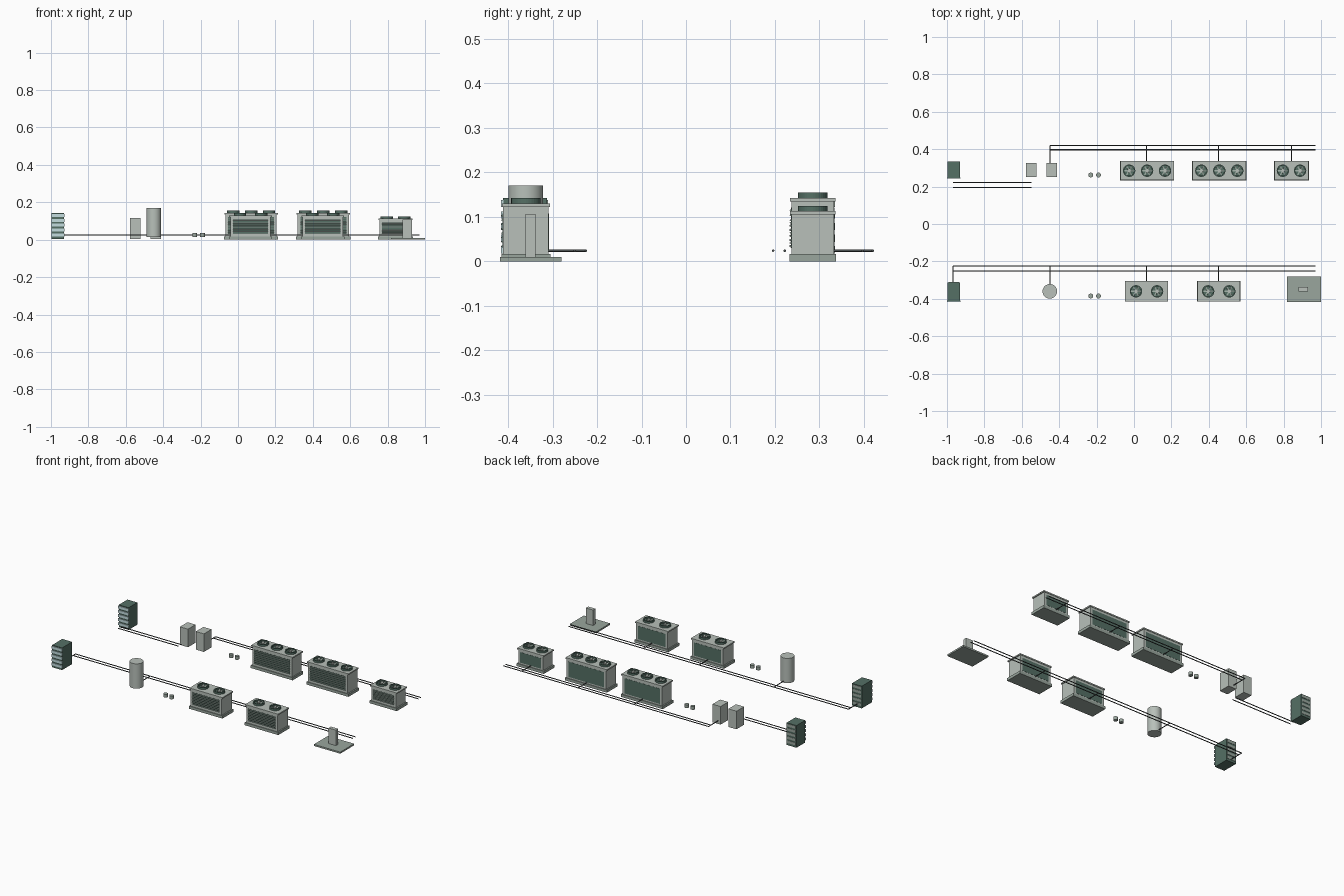
import bpy, math
from mathutils import Vector

if "Cube" in bpy.data.objects:
    bpy.data.objects.remove(bpy.data.objects["Cube"])


def material(name, rgb):
    m = bpy.data.materials.new(name)
    m.diffuse_color = (*rgb, 1)
    m.use_nodes = True
    m.node_tree.nodes["Principled BSDF"].inputs["Base Color"].default_value = m.diffuse_color
    return m


LIGHT = material("pale_casing", (0.48, 0.53, 0.49))
MID = material("grey_green", (0.32, 0.38, 0.34))
DARK = material("dark_green", (0.09, 0.16, 0.13))
PIPE = material("dark_pipe", (0.07, 0.08, 0.08))
GLASS = material("pale_glass", (0.55, 0.72, 0.74))


def box(name, x0, x1, y0, y1, z0, z1, mat, bevel=0.0, tilt=0.0):
    bpy.ops.mesh.primitive_cube_add(size=1, location=((x0 + x1) / 2, (y0 + y1) / 2, (z0 + z1) / 2))
    o = bpy.context.object
    o.name = name
    o.scale = (x1 - x0, y1 - y0, z1 - z0)
    bpy.ops.object.transform_apply(location=False, rotation=False, scale=True)
    o.rotation_euler.x = tilt
    o.data.materials.append(mat)
    if bevel:
        b = o.modifiers.new("edge", "BEVEL")
        b.width, b.segments = bevel, 1
    return o


def rod(name, a, b, r, mat, sides=12):
    a, b = Vector(a), Vector(b)
    bpy.ops.mesh.primitive_cylinder_add(vertices=sides, radius=r, depth=(b - a).length, location=(a + b) / 2)
    o = bpy.context.object
    o.name = name
    o.rotation_euler = (b - a).to_track_quat("Z", "Y").to_euler()
    o.data.materials.append(mat)
    bpy.ops.object.shade_smooth_by_angle()
    return o


def ring(name, x, y, z0, z1, r_in, r_out, mat, n=32):
    verts, faces = [], []
    for i in range(n):
        c, s = math.cos(math.tau * i / n), math.sin(math.tau * i / n)
        for r, z in ((r_in, z0), (r_out, z0), (r_out, z1), (r_in, z1)):
            verts.append((x + r * c, y + r * s, z))
        j = (i + 1) % n
        for k in range(4):
            l = (k + 1) % 4
            faces.append((i * 4 + k, j * 4 + k, j * 4 + l, i * 4 + l))
    me = bpy.data.meshes.new(name)
    me.from_pydata(verts, [], faces)
    o = bpy.data.objects.new(name, me)
    bpy.context.collection.objects.link(o)
    me.materials.append(mat)
    return o


def chiller(name, x, y, w, d, h, fans, pitch):
    hw, hd = w / 2, d / 2
    bw, bd = hw - 0.008, hd - 0.004
    box(name + "_base", x - hw, x + hw, y - hd, y + hd, 0, 0.017, MID)
    box(name + "_body", x - bw, x + bw, y - bd, y + bd, 0.017, h - 0.008, LIGHT)
    box(name + "_lid", x - hw + 0.002, x + hw - 0.002, y - hd + 0.001, y + hd - 0.001, h - 0.008, h, LIGHT)
    # front louvres and rear coil
    z0, z1 = 0.03, h - 0.022
    pw = bw - 0.014
    box(name + "_louvre_panel", x - pw, x + pw, y - bd - 0.001, y - bd + 0.002, z0, z1, DARK)
    n = 8
    for i in range(n):
        z = z0 + (i + 0.5) * (z1 - z0) / n
        box(f"{name}_slat_{i}", x - pw, x + pw, y - bd - 0.004, y - bd + 0.001, z - 0.0015, z + 0.0015, MID, tilt=0.4)
    box(name + "_rear_coil", x - pw, x + pw, y + bd - 0.002, y + bd + 0.001, z0 - 0.004, z1, DARK)
    # fans
    for i in range(fans):
        fx = x + (i - (fans - 1) / 2) * pitch
        ring(f"{name}_fan_ring_{i}", fx, y, h, h + 0.012, 0.026, 0.033, DARK)
        rod(f"{name}_fan_well_{i}", (fx, y, h), (fx, y, h + 0.003), 0.027, DARK, 32)
        rod(f"{name}_fan_hub_{i}", (fx, y, h), (fx, y, h + 0.011), 0.009, LIGHT, 20)
        for k in range(6):
            a = math.tau * k / 6
            b = box(f"{name}_fan_blade_{i}_{k}", -0.009, 0.009, -0.004, 0.004, -0.0006, 0.0006, MID)
            b.location = (fx + 0.017 * math.cos(a), y + 0.017 * math.sin(a), h + 0.007)
            b.rotation_euler = (0.4, 0, a)


def cabinet(name, y0, y1):
    # upright block with stacked bands front and back
    box(name + "_body", -0.998, -0.93, y0, y1, 0.004, 0.143, DARK)
    for i in range(5):
        z = 0.018 + i * 0.026
        box(f"{name}_front_band_{i}", -1.0, -0.928, y0 - 0.005, y0 + 0.001, z, z + 0.016, GLASS)
        box(f"{name}_rear_band_{i}", -0.993, -0.935, y1 - 0.001, y1 + 0.002, z, z + 0.016, MID)


# back row
cabinet("back_cabinet", 0.247, 0.333)
chiller("back_chiller_a", 0.07, 0.285, 0.29, 0.104, 0.143, 3, 0.096)
chiller("back_chiller_b", 0.456, 0.285, 0.29, 0.104, 0.143, 3, 0.096)
chiller("back_chiller_small", 0.842, 0.285, 0.187, 0.104, 0.113, 2, 0.092)
for i, x in enumerate((-0.549, -0.439)):
    box(f"exchanger_{i}", x - 0.028, x + 0.028, 0.25, 0.325, 0.004, 0.117, LIGHT)

# front row
cabinet("front_cabinet", -0.411, -0.312)
chiller("front_chiller_a", 0.067, -0.36, 0.232, 0.11, 0.13, 2, 0.113)
chiller("front_chiller_b", 0.453, -0.36, 0.232, 0.11, 0.13, 2, 0.113)
tank = rod("buffer_tank", (-0.45, -0.36, 0.015), (-0.45, -0.36, 0.17), 0.039, LIGHT, 32)
box("slab", 0.818, 1.0, -0.418, -0.28, 0, 0.01, MID)
box("slab_post", 0.88, 0.93, -0.361, -0.338, 0.01, 0.107, LIGHT)

# pump pairs
for row, y in (("back", 0.262), ("front", -0.385)):
    for i, x in enumerate((-0.231, -0.19)):
        rod(f"{row}_pump_{i}", (x, y, 0.015), (x, y, 0.035), 0.013, MID, 24)

# header pipes and branches
Z, R = 0.024, 0.0027
for name, x0, x1, y in (("front_supply", -0.967, 0.97, -0.225), ("front_return", -0.967, 0.97, -0.25),
                        ("back_supply", -0.45, 0.97, 0.42), ("back_return", -0.45, 0.97, 0.397),
                        ("side_supply", -0.967, -0.549, 0.222), ("side_return", -0.967, -0.549, 0.196)):
    rod(name + "_pipe", (x0, y, Z), (x1, y, Z), R, PIPE)
for i, (x, ya, yb) in enumerate(((-0.967, -0.313, -0.225), (-0.45, -0.323, -0.225), (0.067, -0.31, -0.225),
                                 (0.453, -0.31, -0.225), (-0.45, 0.32, 0.42), (0.067, 0.33, 0.42),
                                 (0.453, 0.33, 0.42), (0.842, 0.33, 0.42))):
    rod(f"branch_pipe_{i}", (x, ya, Z), (x, yb, Z), R, PIPE)
